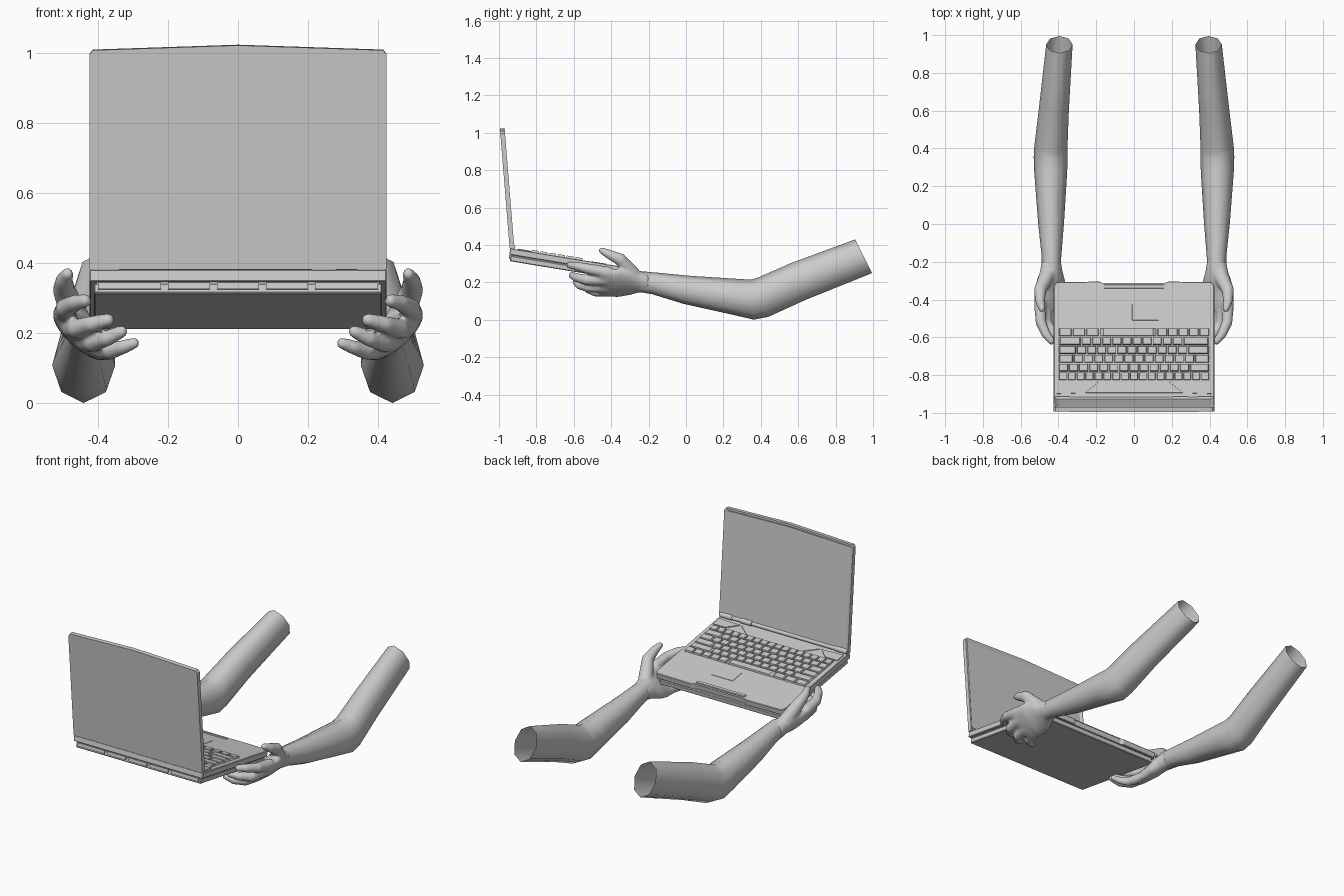
import bpy, bmesh, math
from mathutils import Matrix, Vector

if "Cube" in bpy.data.objects:
    bpy.data.objects.remove(bpy.data.objects["Cube"])


def finish(bm, name, smooth=None):
    bmesh.ops.recalc_face_normals(bm, faces=bm.faces)
    me = bpy.data.meshes.new(name)
    bm.to_mesh(me)
    bm.free()
    ob = bpy.data.objects.new(name, me)
    bpy.context.collection.objects.link(ob)
    if smooth:
        bpy.ops.object.select_all(action='DESELECT')
        bpy.context.view_layer.objects.active = ob
        ob.select_set(True)
        bpy.ops.object.shade_smooth_by_angle(angle=math.radians(smooth))
    return ob


def frame(origin, ydir):
    """Local x / ydir / normal frame placed at origin."""
    x, y = Vector((1, 0, 0)), Vector(ydir).normalized()
    m = Matrix((x, y, x.cross(y))).transposed().to_4x4()
    m.translation = origin
    return m


def add_prism(bm, pts, w0, w1, taper=1.0):
    n = len(pts)
    cx, cy = sum(p[0] for p in pts) / n, sum(p[1] for p in pts) / n
    lo = [bm.verts.new((x, y, w0)) for x, y in pts]
    hi = [bm.verts.new((cx + (x - cx) * taper, cy + (y - cy) * taper, w1)) for x, y in pts]
    base = bm.faces.new(lo[::-1])
    bm.faces.new(hi)
    for i in range(n):
        bm.faces.new((lo[i], lo[(i + 1) % n], hi[(i + 1) % n], hi[i]))
    return base


def rect(x0, x1, y0, y1):
    return [(x0, y0), (x1, y0), (x1, y1), (x0, y1)]


def sym(half):
    """Right half of an outline mirrored to the left."""
    return half + [(-x, y) for x, y in reversed(half) if x > 0]


def prism(name, m, pts, w0, w1, bevel=0.0):
    bm = bmesh.new()
    add_prism(bm, pts, w0, w1)
    if bevel:
        bmesh.ops.bevel(bm, geom=bm.edges[:], offset=bevel, segments=1, affect='EDGES')
    bm.transform(m)
    return finish(bm, name)


def add_loft(bm, rings, caps):
    vs = [[bm.verts.new(p) for p in r] for r in rings]
    n = len(vs[0])
    for a, b in zip(vs, vs[1:]):
        for i in range(n):
            bm.faces.new((a[i], a[(i + 1) % n], b[(i + 1) % n], b[i]))
    if caps:
        bm.faces.new(vs[0][::-1])
        bm.faces.new(vs[-1])


def ring(c, u, v, n):
    return [Vector(c) + Vector(u) * math.cos(2 * math.pi * i / n)
            + Vector(v) * math.sin(2 * math.pi * i / n) for i in range(n)]


def mirror(ob):
    ob.modifiers.new("mirror", 'MIRROR').use_mirror_merge = False


# Laptop base, tilted down toward the user (local y = toward the user)
base = frame((0, -0.95, 0.315), (0, 0.64, -0.105))
prism("lower_chassis", base, sym([(0.412, 0.008), (0.412, 0.615), (0.395, 0.64)]), 0, 0.03, 0.004)
prism("upper_deck", base, sym([(0.425, 0.0), (0.425, 0.62), (0.41, 0.64), (0.18, 0.643),
                               (0.165, 0.632)]), 0.034, 0.068, 0.003)
prism("deck_seam", base, sym([(0.405, 0.01), (0.405, 0.625)]), 0.028, 0.036)
prism("front_latch_bar", base, rect(-0.16, 0.16, 0.605, 0.625), 0.066, 0.074, 0.002)
prism("touchpad", base, rect(-0.01, 0.13, 0.435, 0.52), 0.066, 0.070, 0.001)
prism("control_panel", base, sym([(0.26, 0.045), (0.18, 0.11)]), 0.066, 0.072, 0.001)

# Speaker wedges either side of the control panel
bm = bmesh.new()
for s in (1, -1):
    add_prism(bm, [(s * x, y) for x, y in ((0.41, 0.04), (0.41, 0.10), (0.33, 0.10), (0.27, 0.045))],
              0.066, 0.073)
bm.transform(base)
finish(bm, "speaker_panels")

# Rear vents and ports along the back edge
bm = bmesh.new()
for x0, x1 in ((-0.4, -0.22), (-0.2, -0.08), (-0.06, 0.06), (0.08, 0.2), (0.22, 0.4)):
    add_prism(bm, rect(x0, x1, 0.0, 0.02), 0.012, 0.031)
bm.transform(base)
finish(bm, "rear_vents")

# Keyboard: six rows of tapered keys, space bar in the row nearest the user
rows = [[1] * 17, [1] * 13 + [2], [1.5] + [1] * 12 + [1.5], [1.8] + [1] * 11 + [2.2],
        [2.3] + [1] * 10 + [2.7], [1.3] * 3 + [5.5] + [1] * 5]
bm = bmesh.new()
pitch = 0.284 / 6
for r, widths in enumerate(rows):
    x, scale = -0.4, 0.8 / sum(widths)
    v = 0.11 + r * pitch
    for w in widths:
        add_prism(bm, rect(x + 0.003, x + w * scale - 0.003, v + 0.003, v + pitch - 0.003),
                  0.066, 0.079, 0.88)
        x += w * scale
bm.transform(base)
finish(bm, "keyboard_keys")

# Screen lid with a peaked top edge and recessed display
lid = frame((0, -0.918, 0.385), (0, -0.052, 0.64))
bm = bmesh.new()
inner = add_prism(bm, sym([(0.425, 0.0), (0.425, 0.615), (0.415, 0.628), (0, 0.642)])[:7], 0, 0.025)
bm.normal_update()
bmesh.ops.inset_region(bm, faces=[inner], thickness=0.008, depth=0.0)
bmesh.ops.inset_region(bm, faces=[inner], thickness=0.014, depth=-0.007)
bm.transform(lid)
finish(bm, "screen_lid")

# Hinge barrel with thicker knuckles
bm = bmesh.new()
for x, length, r in ((0, 0.82, 0.012), (-0.38, 0.08, 0.016), (0.245, 0.07, 0.016), (0.38, 0.08, 0.016)):
    m = Matrix.Translation((x, -0.928, 0.39)) @ Matrix.Rotation(math.pi / 2, 4, 'Y')
    bmesh.ops.create_cone(bm, cap_ends=True, segments=12, radius1=r, radius2=r, depth=length, matrix=m)
finish(bm, "hinge", 40)

# Arms: open eight-sided sleeve from upper arm through elbow to wrist
# (centre x, y, z, half width, half height vector y, z)
sections = [(0.395, 0.950, 0.340, 0.070, -0.045, 0.090),
            (0.425, 0.600, 0.205, 0.080, -0.040, 0.098),
            (0.440, 0.410, 0.120, 0.088, -0.030, 0.104),
            (0.441, 0.355, 0.108, 0.090, -0.008, 0.107),
            (0.441, 0.270, 0.122, 0.087, 0.010, 0.097),
            (0.439, 0.000, 0.161, 0.068, 0.015, 0.075),
            (0.437, -0.170, 0.195, 0.052, 0.010, 0.058),
            (0.438, -0.250, 0.205, 0.050, 0.008, 0.055)]
bm = bmesh.new()
add_loft(bm, [ring((x, y, z), (h, 0, 0), (0, vy, vz), 8) for x, y, z, h, vy, vz in sections], False)
mirror(finish(bm, "arms", 80))

# Hands: a slanted palm plus finger chains, fused by a voxel remesh
bm = bmesh.new()
out, up = Vector((0.745, 0, 0.667)), Vector((-0.667, 0, 0.745))
palm = [(0.438, -0.20, 0.200, 0.052, 0.050), (0.438, -0.25, 0.204, 0.066, 0.050),
        (0.440, -0.30, 0.203, 0.092, 0.047), (0.447, -0.36, 0.198, 0.104, 0.042),
        (0.447, -0.42, 0.197, 0.103, 0.037), (0.447, -0.46, 0.197, 0.095, 0.028)]
add_loft(bm, [ring((x, y, z), out * w, up * t, 20) for x, y, z, w, t in palm], True)
digits = [  # thumb, index, middle, ring, little: points then start and end radius
    ([(0.465, -0.285, 0.245), (0.497, -0.35, 0.322), (0.497, -0.41, 0.350), (0.487, -0.45, 0.370)], 0.042, 0.018),
    ([(0.497, -0.42, 0.253), (0.493, -0.52, 0.272), (0.465, -0.585, 0.287), (0.437, -0.62, 0.293)], 0.034, 0.020),
    ([(0.473, -0.43, 0.215), (0.460, -0.53, 0.213), (0.420, -0.585, 0.226), (0.372, -0.61, 0.238)], 0.034, 0.020),
    ([(0.433, -0.43, 0.177), (0.415, -0.52, 0.174), (0.375, -0.57, 0.185), (0.333, -0.59, 0.205)], 0.033, 0.019),
    ([(0.392, -0.41, 0.152), (0.365, -0.485, 0.150), (0.330, -0.52, 0.160), (0.297, -0.535, 0.172)], 0.030, 0.017)]
for pts, r0, r1 in digits:
    for k in range(25):
        f = k / 8
        i = min(int(f), 2)
        p = Vector(pts[i]).lerp(Vector(pts[i + 1]), f - i)
        bmesh.ops.create_icosphere(bm, subdivisions=2, radius=r0 + (r1 - r0) * k / 24,
                                   matrix=Matrix.Translation(p))
hand = finish(bm, "hands")
rm = hand.modifiers.new("fuse", 'REMESH')
rm.mode, rm.voxel_size, rm.use_smooth_shade = 'VOXEL', 0.007, True
sm = hand.modifiers.new("soften", 'SMOOTH')
sm.factor, sm.iterations = 0.5, 5
mirror(hand)
